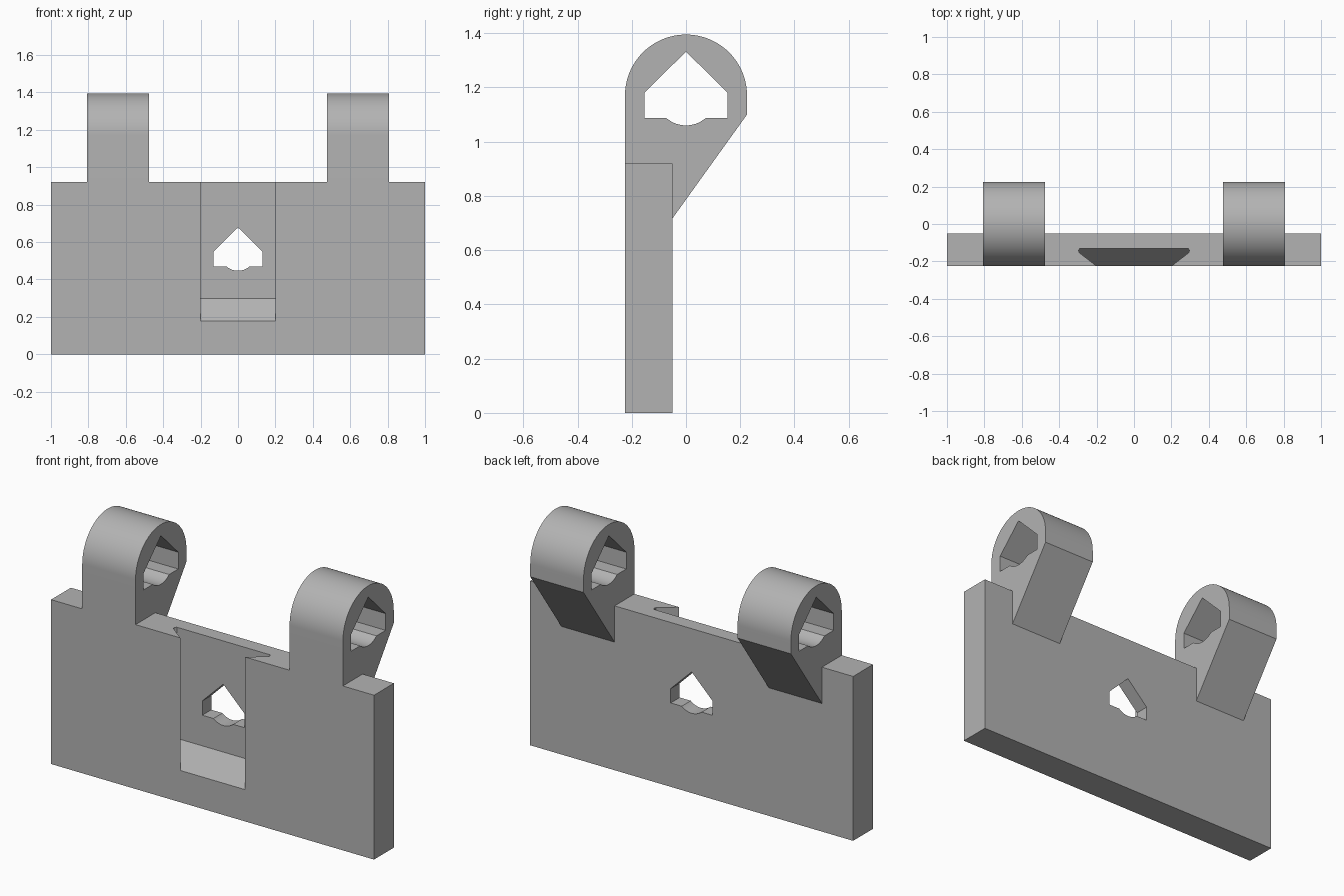
import bpy
import bmesh
from math import sin, cos, pi, radians, asin
from mathutils import Vector

if "Cube" in bpy.data.objects:
    bpy.data.objects.remove(bpy.data.objects["Cube"], do_unlink=True)

FRONT, BACK = -0.225, -0.05      # plate faces in y
PLATE_TOP = 0.92
LUG_IN, LUG_OUT = 0.477, 0.807
EYE_Z, EYE_R = 1.17, 0.225       # lug eye centre and radius

grey = bpy.data.materials.new("plain grey")
grey.use_nodes = True
grey.diffuse_color = (0.45, 0.45, 0.45, 1)
grey.node_tree.nodes["Principled BSDF"].inputs["Base Color"].default_value = (0.45, 0.45, 0.45, 1)


def prism(name, start, end):
    """Solid between two matching outlines of 3D points."""
    bm = bmesh.new()
    a = [bm.verts.new(p) for p in start]
    b = [bm.verts.new(p) for p in end]
    bm.faces.new(a)
    bm.faces.new(b[::-1])
    for i in range(len(a)):
        j = (i + 1) % len(a)
        bm.faces.new((a[j], a[i], b[i], b[j]))
    bmesh.ops.recalc_face_normals(bm, faces=bm.faces)
    mesh = bpy.data.meshes.new(name)
    bm.to_mesh(mesh)
    bm.free()
    mesh.materials.append(grey)
    obj = bpy.data.objects.new(name, mesh)
    bpy.context.collection.objects.link(obj)
    return obj


def along_x(name, outline, x0, x1):
    return prism(name, [(x0, u, v) for u, v in outline], [(x1, u, v) for u, v in outline])


def along_y(name, outline, y0, y1):
    return prism(name, [(u, y0, v) for u, v in outline], [(u, y1, v) for u, v in outline])


def combine(target, tool, operation):
    """Apply a boolean and discard the tool object."""
    mod = target.modifiers.new(operation.lower(), 'BOOLEAN')
    mod.operation, mod.solver, mod.object = operation, 'EXACT', tool
    bpy.context.view_layer.objects.active = target
    bpy.ops.object.modifier_apply(modifier=mod.name)
    bpy.data.objects.remove(tool, do_unlink=True)


def keyhole(centre_z, s):
    """Pointed roof, straight sides and a shallow round bulge in the floor."""
    r, floor, half = 0.11, -0.083, 0.153
    spread = pi / 2 - asin(-floor / r)
    pts = [(half, floor), (half, 0.011), (0, 0.162), (-half, 0.011), (-half, floor)]
    n = 16
    for i in range(n + 1):
        a = -pi / 2 - spread + 2 * spread * i / n
        pts.append((r * cos(a), r * sin(a)))
    return [(u * s, centre_z + v * s) for u, v in pts]


# Main plate
bracket = along_y("hinge_bracket", [(-1, 0), (1, 0), (1, PLATE_TOP), (-1, PLATE_TOP)], FRONT, BACK)

# Dovetail slot, open at the top, with a sloping lower end
half_slot = [(0.2, -0.3), (0.2, FRONT), (0.293, -0.153), (0.297, -0.14), (0.288, -0.13)]
slot = half_slot + [(-x, y) for x, y in reversed(half_slot)]
slope = (0.298 - 0.178) / (-0.13 - FRONT)
combine(bracket, prism("slot_cutter",
                       [(x, y, 0.178 + slope * (y - FRONT)) for x, y in slot],
                       [(x, y, PLATE_TOP + 0.1) for x, y in slot]), 'DIFFERENCE')

# Opening through the plate
combine(bracket, along_y("plate_hole_cutter", keyhole(0.54, 0.85), -0.4, 0.2), 'DIFFERENCE')

# Lugs: round eye, straight front, sloping support behind
steps = 64
lug = [(FRONT, 0.717), (BACK, 0.717), (EYE_R, 1.1)]
lug += [(EYE_R * cos(pi * i / steps), EYE_Z + EYE_R * sin(pi * i / steps)) for i in range(steps + 1)]
for side in (-1, 1):
    ends = sorted((side * LUG_IN, side * LUG_OUT))
    part = along_x("lug", lug, *ends)
    combine(part, along_x("lug_hole_cutter", keyhole(EYE_Z, 1), ends[0] - 0.1, ends[1] + 0.1), 'DIFFERENCE')
    combine(bracket, part, 'UNION')

# Smooth the curved faces, keep corners sharp
bpy.ops.object.select_all(action='DESELECT')
bracket.select_set(True)
bpy.context.view_layer.objects.active = bracket
bpy.ops.object.shade_smooth_by_angle(angle=radians(25))
